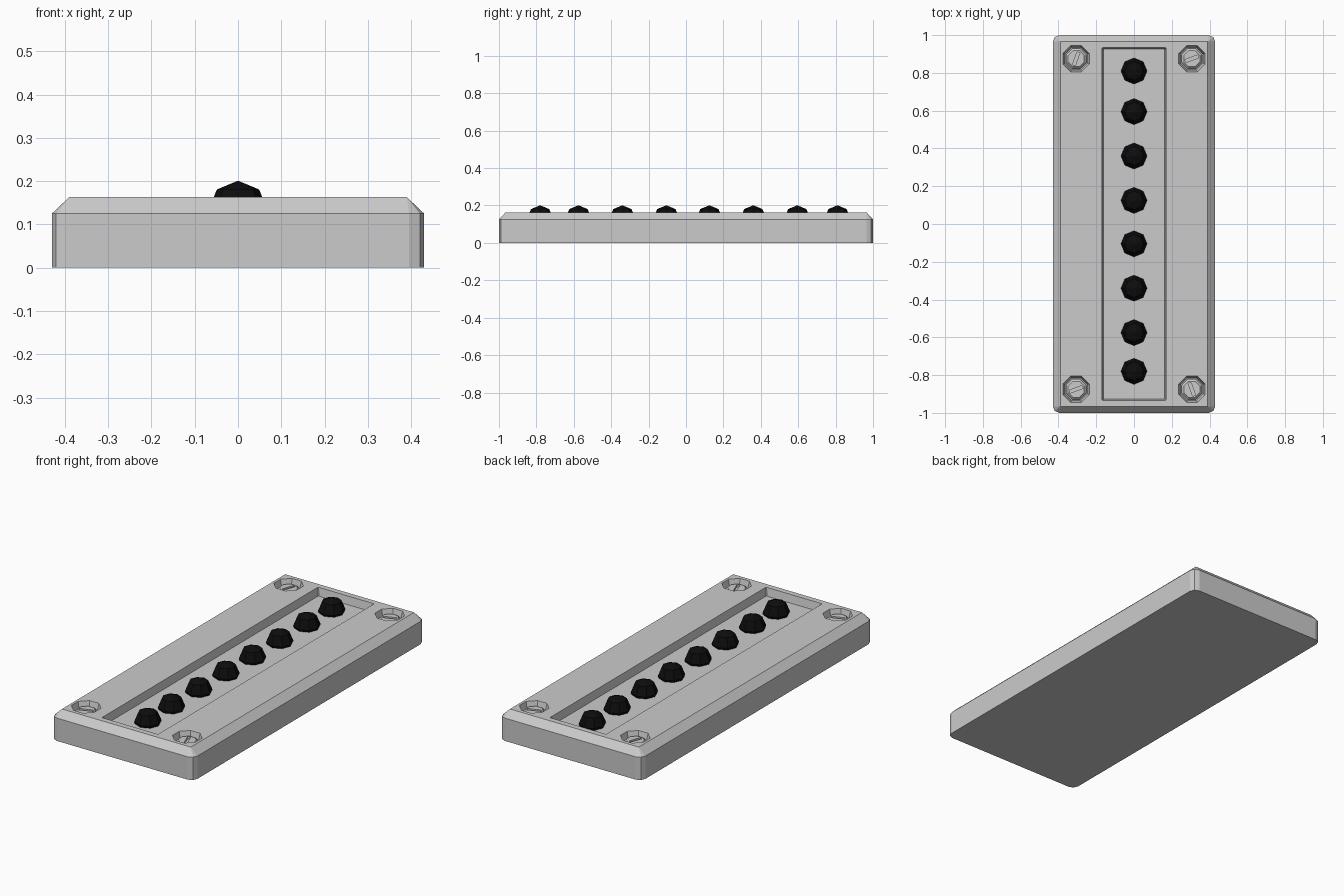
import bpy, bmesh
from math import sin, cos, pi, radians
from mathutils import Matrix, Vector

if "Cube" in bpy.data.objects:
    bpy.data.objects.remove(bpy.data.objects["Cube"])

TOP, FLOOR = 0.163, 0.12


def loft(name, rings):
    """Closed solid skinned through equal-length rings of points."""
    bm = bmesh.new()
    loops = [[bm.verts.new(p) for p in ring] for ring in rings]
    n = len(loops[0])
    bm.faces.new(loops[0][::-1])
    bm.faces.new(loops[-1])
    for a, b in zip(loops, loops[1:]):
        for i in range(n):
            j = (i + 1) % n
            bm.faces.new((a[i], a[j], b[j], b[i]))
    bmesh.ops.remove_doubles(bm, verts=bm.verts, dist=1e-5)
    bmesh.ops.recalc_face_normals(bm, faces=bm.faces)
    mesh = bpy.data.meshes.new(name)
    bm.to_mesh(mesh)
    bm.free()
    obj = bpy.data.objects.new(name, mesh)
    bpy.context.collection.objects.link(obj)
    return obj


def mirrored(corner, z):
    """Outline made by mirroring one corner's points into four quadrants."""
    c = corner
    pts = c + [(-x, y) for x, y in c[::-1]]
    pts += [(-x, -y) for x, y in c] + [(x, -y) for x, y in c[::-1]]
    return [(x, y, z) for x, y in pts]


def octagon(cx, cy, r, z):
    return [(cx + r * cos(pi / 4 * i + pi / 8), cy + r * sin(pi / 4 * i + pi / 8), z)
            for i in range(8)]


def cut(obj, cutter):
    """Subtract a solid, then discard it."""
    cutter.hide_render = True
    mod = obj.modifiers.new("cut", "BOOLEAN")
    mod.operation, mod.solver, mod.object = "DIFFERENCE", "EXACT", cutter
    bpy.context.view_layer.objects.active = obj
    bpy.ops.object.modifier_apply(modifier=mod.name)
    bpy.data.objects.remove(cutter)


# Housing with rounded corners and chamfered top
corner = [(0.43, 0.965), (0.42, 0.99), (0.395, 1.0)]
body = loft("housing", [mirrored(corner, 0), mirrored(corner, 0.125),
                        mirrored([(0.39, 0.965)] * 3, TOP)])

# Long recess with slightly sloped walls
cut(body, loft("recess_cutter", [mirrored([(0.162, 0.922), (0.158, 0.926)], FLOOR),
                                 mirrored([(0.17, 0.93), (0.166, 0.934)], TOP),
                                 mirrored([(0.17, 0.93), (0.166, 0.934)], TOP + 0.05)]))

# Countersunk corner holes with slotted screws
for sx, sy, angle in ((-1, 1, 70), (1, 1, 20), (-1, -1, 20), (1, -1, 110)):
    x, y = 0.306 * sx, 0.875 * sy
    cut(body, loft("hole_cutter", [octagon(x, y, 0.064, FLOOR), octagon(x, y, 0.075, TOP),
                                   octagon(x, y, 0.075, TOP + 0.05)]))
    screw = loft("screw", [octagon(x, y, 0.058, FLOOR - 0.01), octagon(x, y, 0.058, 0.134),
                           octagon(x, y, 0.046, 0.146)])
    slot = loft("slot_cutter", [mirrored([(0.036, 0.008)], z) for z in (0.134, 0.2)])
    slot.data.transform(Matrix.Translation(Vector((x, y, 0))) @ Matrix.Rotation(radians(angle), 4, "Z"))
    cut(screw, slot)

# Row of black faceted buttons
black = bpy.data.materials.new("black")
black.diffuse_color = (0.004, 0.004, 0.004, 1)
black.use_nodes = True
black.node_tree.nodes["Principled BSDF"].inputs["Base Color"].default_value = black.diffuse_color
for y in (-0.78, -0.575, -0.34, -0.105, 0.125, 0.36, 0.595, 0.81):
    bpy.ops.mesh.primitive_uv_sphere_add(segments=8, ring_count=4, radius=0.069,
                                         location=(0, y, 0.132))
    button = bpy.context.object
    button.name = "button"
    button.data.materials.append(black)
